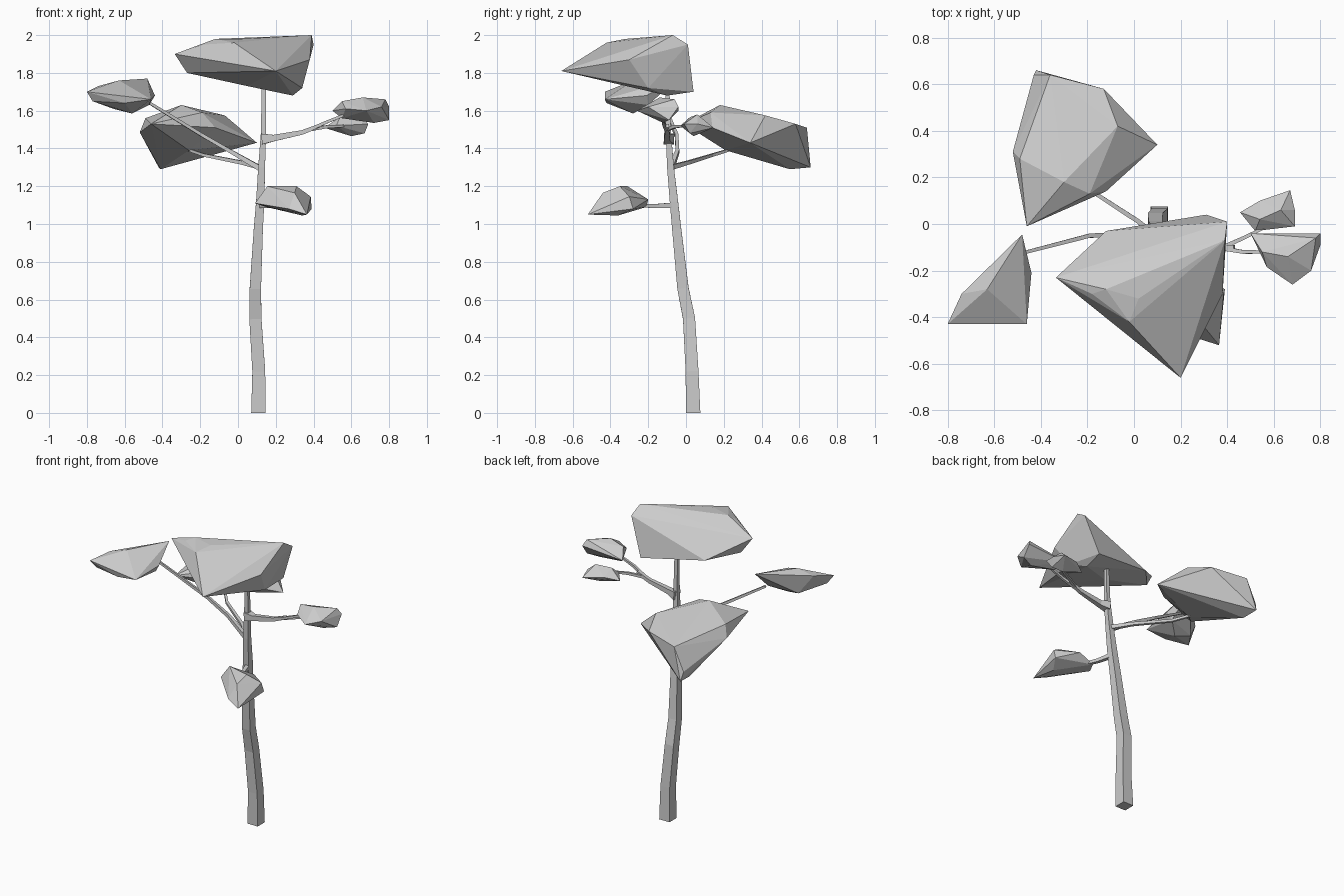
import bpy, bmesh, math
from mathutils import Vector


def finish(name, bm):
    bmesh.ops.recalc_face_normals(bm, faces=bm.faces[:])
    me = bpy.data.meshes.new(name)
    bm.to_mesh(me)
    bm.free()
    ob = bpy.data.objects.new(name, me)
    bpy.context.collection.objects.link(ob)
    return ob


def limb(name, path, sides=4):
    """Loft of polygon rings along a path of (x, y, z, half_width)."""
    bm = bmesh.new()
    pts = [Vector(p[:3]) for p in path]
    rings = []
    for i, p in enumerate(pts):
        d = (pts[min(i + 1, len(pts) - 1)] - pts[max(i - 1, 0)]).normalized()
        if i == 0 and p.z == 0:
            d = Vector((0, 0, 1))          # flat foot on the ground
        ref = Vector((0, 1, 0)) if abs(d.z) > 0.8 else Vector((0, 0, 1))
        u = ref.cross(d).normalized()
        v = d.cross(u)
        r = path[i][3] / math.cos(math.pi / sides)
        ring = []
        for k in range(sides):
            a = 2 * math.pi * (k + 0.5) / sides
            ring.append(bm.verts.new(p + r * (u * math.cos(a) + v * math.sin(a))))
        rings.append(ring)
    for a, b in zip(rings, rings[1:]):
        for k in range(sides):
            n = (k + 1) % sides
            bm.faces.new((a[k], a[n], b[n], b[k]))
    bm.faces.new(rings[0])
    bm.faces.new(rings[-1])
    return finish(name, bm)


def foliage(name, points):
    """Faceted leaf clump: convex hull of a few corner points."""
    bm = bmesh.new()
    for p in points:
        bm.verts.new(p)
    res = bmesh.ops.convex_hull(bm, input=bm.verts[:])
    loose = [v for v in bm.verts if not v.link_faces]
    bmesh.ops.delete(bm, geom=loose, context='VERTS')
    return finish(name, bm)


# Trunk
limb("trunk", [
    (.108, .038, 0, .038), (.110, .032, .22, .034), (.092, .016, .50, .032),
    (.092, -.016, .66, .030), (.108, -.050, .98, .024), (.118, -.064, 1.12, .022),
    (.125, -.082, 1.30, .018), (.135, -.093, 1.48, .014), (.137, -.100, 1.78, .010)])

# Branches
limb("left_branch", [(.125, -.08, 1.29, .014), (-.04, -.045, 1.385, .010),
                     (-.19, -.05, 1.47, .009), (-.50, -.13, 1.66, .007)])
limb("back_branch", [(.125, -.08, 1.30, .013), (.02, .01, 1.325, .010),
                     (-.18, .14, 1.365, .008), (-.34, .32, 1.42, .006)])
limb("right_branch", [(.13, -.09, 1.45, .028), (.19, -.10, 1.455, .017),
                      (.34, -.10, 1.485, .012), (.43, -.10, 1.52, .010)])
limb("right_upper_twig", [(.38, -.105, 1.50, .009), (.47, -.12, 1.54, .008),
                          (.62, -.12, 1.60, .006)])
limb("right_lower_twig", [(.38, -.10, 1.50, .009), (.47, -.06, 1.515, .008),
                          (.57, -.01, 1.52, .006)])
limb("front_branch", [(.12, -.06, 1.10, .014), (.15, -.16, 1.095, .011),
                      (.20, -.30, 1.10, .008)])

# Leaf clumps
foliage("crown_foliage", [
    (.31, .04, 1.70), (.40, .01, 1.95), (.39, -.07, 2.0), (.38, -.30, 1.87),
    (.20, -.66, 1.81), (-.18, -.30, 1.95), (-.335, -.23, 1.90), (-.27, -.20, 1.80),
    (-.12, -.03, 1.77), (-.12, -.28, 1.98), (.02, -.32, 1.98), (-.02, -.42, 1.96),
    (.29, -.10, 1.68), (.34, -.20, 1.72), (.05, -.22, 1.73)])
foliage("back_foliage", [
    (-.42, .66, 1.30), (-.43, .64, 1.36), (-.36, .64, 1.51), (-.13, .58, 1.53),
    (.10, .34, 1.43), (-.07, .42, 1.575), (-.52, .31, 1.485), (-.49, .28, 1.56),
    (-.46, -.01, 1.53), (-.30, .18, 1.63), (-.19, .13, 1.59), (-.12, .14, 1.51),
    (-.26, .21, 1.39), (-.41, .55, 1.29), (-.05, .36, 1.40)])
foliage("left_foliage", [
    (-.80, -.43, 1.70), (-.77, -.40, 1.65), (-.74, -.30, 1.73), (-.63, -.28, 1.76),
    (-.48, -.045, 1.77), (-.44, -.21, 1.68), (-.47, -.20, 1.63), (-.46, -.43, 1.66),
    (-.60, -.42, 1.64), (-.56, -.28, 1.585), (-.66, -.25, 1.61)])
foliage("right_upper_foliage", [
    (.50, -.04, 1.60), (.55, -.12, 1.65), (.66, -.14, 1.67), (.78, -.06, 1.66),
    (.80, -.04, 1.62), (.80, -.09, 1.55), (.76, -.20, 1.62), (.68, -.26, 1.60),
    (.57, -.185, 1.61), (.72, -.12, 1.535), (.55, -.10, 1.56)])
foliage("right_lower_foliage", [
    (.455, .05, 1.51), (.54, .10, 1.53), (.67, .145, 1.51), (.69, .06, 1.53),
    (.69, -.01, 1.53), (.52, -.03, 1.52), (.54, .02, 1.565), (.63, .06, 1.58),
    (.60, .04, 1.465), (.67, .02, 1.48)])
foliage("front_foliage", [
    (.365, -.52, 1.05), (.27, -.49, 1.08), (.30, -.44, 1.165), (.39, -.28, 1.08),
    (.385, -.30, 1.145), (.31, -.35, 1.20), (.155, -.31, 1.20), (.09, -.31, 1.11),
    (.15, -.21, 1.09), (.26, -.20, 1.13), (.34, -.36, 1.045), (.18, -.36, 1.085)])
